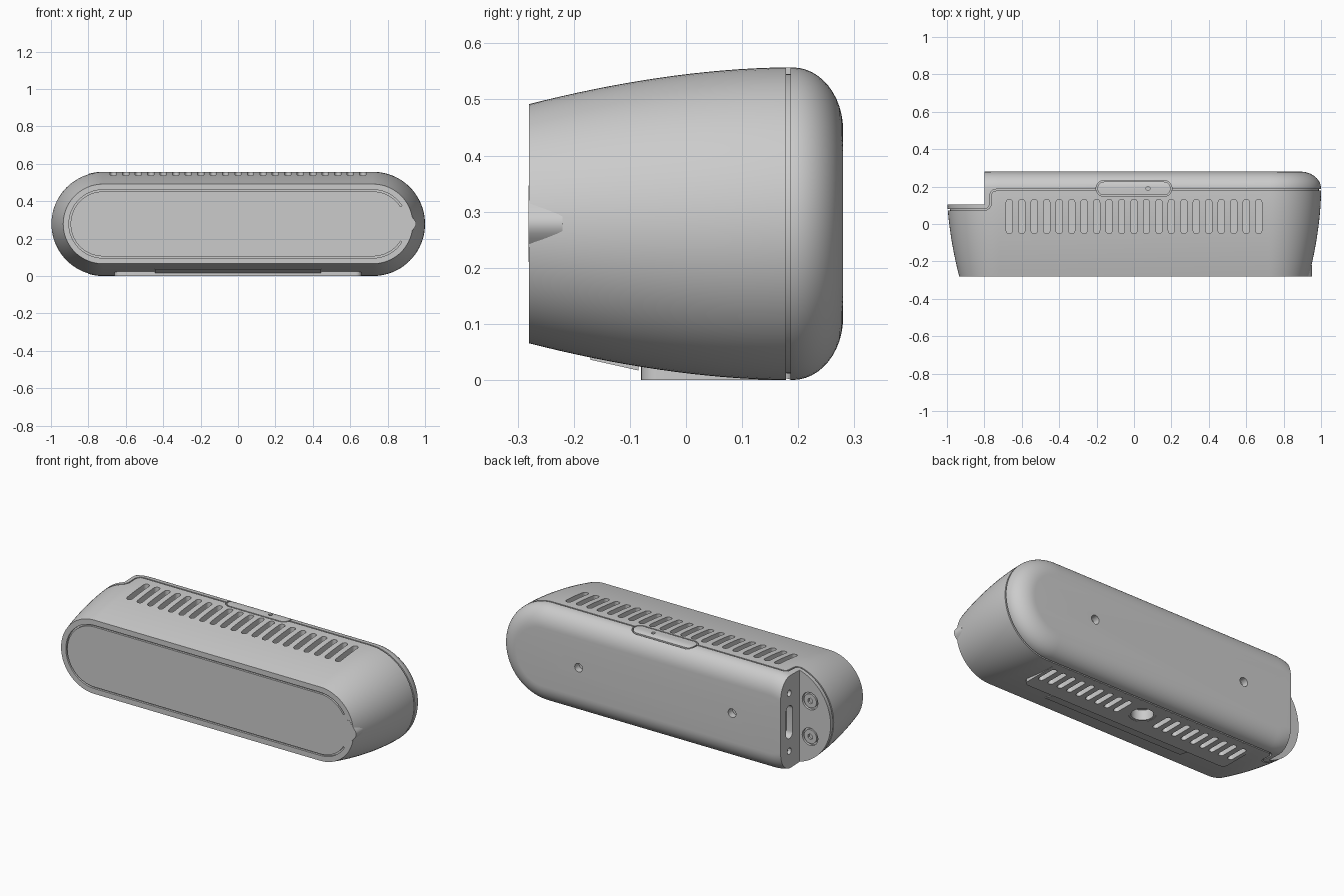
import bpy, bmesh
from math import sin, cos, pi, radians
from mathutils import Vector

if "Cube" in bpy.data.objects:
    bpy.data.objects.remove(bpy.data.objects["Cube"])

CZ = 0.2785      # height of the body axis
HALF = 0.7215    # half length of the straight part
AXES = {'x': lambda u, v, w: (w, u, v),
        'y': lambda u, v, w: (u, w, v),
        'z': lambda u, v, w: (u, v, w)}


def finish(name, bm):
    bmesh.ops.recalc_face_normals(bm, faces=bm.faces)
    me = bpy.data.meshes.new(name)
    bm.to_mesh(me)
    bm.free()
    ob = bpy.data.objects.new(name, me)
    bpy.context.collection.objects.link(ob)
    return ob


def stadium(cu, cv, half, r, n=12, vertical=False):
    pts = []
    for side in (1, -1):
        for i in range(n + 1):
            a = -pi / 2 + pi * i / n
            pts.append((side * (half + r * cos(a)), side * r * sin(a)))
    if half == 0:
        pts = pts[:n] + pts[n + 1:-1]
    if vertical:
        pts = [(-v, u) for u, v in pts]
    return [(cu + u, cv + v) for u, v in pts]


def ribbon(path, w):
    path = [Vector(p) for p in path]
    left, right = [], []
    for i, p in enumerate(path):
        d = (path[min(i + 1, len(path) - 1)] - path[max(i - 1, 0)]).normalized()
        nrm = Vector((-d.y, d.x)) * w / 2
        left.append(p + nrm)
        right.append(p - nrm)
    return left + right[::-1]


def prisms(name, items):
    bm = bmesh.new()
    for pts, axis, a, b in items:
        lo = [bm.verts.new(AXES[axis](u, v, a)) for u, v in pts]
        hi = [bm.verts.new(AXES[axis](u, v, b)) for u, v in pts]
        bm.faces.new(lo)
        bm.faces.new(hi[::-1])
        for i in range(len(lo)):
            j = (i + 1) % len(lo)
            bm.faces.new((lo[i], lo[j], hi[j], hi[i]))
    return finish(name, bm)


def loft(name, profile):
    bm = bmesh.new()
    rings = [[bm.verts.new((u, y, v)) for u, v in stadium(0, CZ, HALF, r, 40)]
             for y, r in profile]
    for a, b in zip(rings, rings[1:]):
        for i in range(len(a)):
            j = (i + 1) % len(a)
            bm.faces.new((a[i], a[j], b[j], b[i]))
    bm.faces.new(rings[0])
    bm.faces.new(rings[-1])
    return finish(name, bm)


def cut(target, cutter, keep=False):
    m = target.modifiers.new('cut', 'BOOLEAN')
    m.operation, m.solver, m.object = 'DIFFERENCE', 'EXACT', cutter
    bpy.context.view_layer.objects.active = target
    bpy.ops.object.modifier_apply(modifier=m.name)
    if not keep:
        bpy.data.objects.remove(cutter)


# body: stadium section swelling from the front, rounded at the back
def radius(y):
    return CZ - 0.0655 * ((0.18 - y) / 0.46) ** 1.8


profile = [(y, radius(y)) for y in (-0.28 + 0.46 * i / 16 for i in range(17))]
profile += [(0.19 + 0.09 * sin(t), 0.167 + 0.1115 * cos(t))
            for t in (pi / 2 * i / 12 for i in range(13))]
body = loft('body', profile)

# corner notch at the left rear
cut(body, prisms('notch', [([(-1.2, 0.105), (-0.8, 0.105), (-0.8, 0.4), (-1.2, 0.4)],
                            'z', -0.1, 0.7)]))

# lid seam that steps around the notch, interrupted by the top latch
seam_path = [(-1.2, 0.077), (-0.805, 0.077)]
seam_path += [(-0.8 + 0.033 * sin(t), 0.11 - 0.033 * cos(t))
              for t in (pi / 2 * i / 6 for i in range(1, 7))]
seam_path += [(-0.737 - 0.03 * cos(t), 0.152 + 0.03 * sin(t))
              for t in (pi / 2 * i / 6 for i in range(7))]
seam_path += [(-0.73, 0.182), (1.2, 0.182)]
seam = prisms('seam', [(ribbon(seam_path, 0.008), 'z', -0.1, 0.7)])
cut(seam, loft('seam_core', [(y, r - 0.012) for y, r in profile]))
cut(seam, prisms('latch_mask', [(stadium(0, 0.19, 0.16, 0.043), 'z', 0.4, 0.8)]))
cut(body, seam)

# latch outline on the top
latch = prisms('latch_outline', [(stadium(0, 0.19, 0.16, 0.043), 'z', 0.525, 0.7)])
cut(latch, prisms('latch_inner', [(stadium(0, 0.19, 0.16, 0.036), 'z', 0.4, 0.8)]))
cut(body, latch)

# front panel groove, open at the right end
a0 = radians(32)
arc_r = [a0 + (pi / 2 - a0) * i / 10 for i in range(11)]
arc_l = [pi / 2 + pi * i / 32 for i in range(33)]
groove = [(HALF + 0.178 * cos(a), CZ + 0.178 * sin(a)) for a in arc_r]
groove += [(-HALF + 0.178 * cos(a), CZ + 0.178 * sin(a)) for a in arc_l]
groove += [(HALF + 0.178 * cos(a), CZ - 0.178 * sin(a)) for a in arc_r[::-1]]
cut(body, prisms('panel_groove', [(ribbon(groove, 0.009), 'y', -0.3, -0.268)]))

# top vents, latch pin hole, rear holes, connector slot and fixing holes
pockets = [(stadium(k / 15, 0.04, 0.075, 0.017, 8, True), 'z', 0.505, 0.7)
           for k in range(-10, 11)]
pockets.append((stadium(0.075, 0.19, 0, 0.011), 'z', 0.535, 0.7))
for s in (-1, 1):
    pockets.append((stadium(s * 0.49, CZ, 0, 0.025), 'y', 0.24, 0.4))
    pockets.append((stadium(0.2, CZ + s * 0.167, 0, 0.018), 'x', -0.9, -0.78))
    pockets.append((stadium(-0.866, CZ + s * 0.103, 0, 0.05), 'y', 0.09, 0.2))
pockets.append((stadium(0.2, CZ, 0.065, 0.03, 12, True), 'x', -0.9, -0.76))
cut(body, prisms('pockets', pockets))

# flat foot with rounded corners
corners = []
for cx, cy, start in ((0.63, 0.142, 0), (-0.63, 0.142, 1), (-0.63, -0.05, 2), (0.63, -0.05, 3)):
    corners += [(cx + 0.03 * cos(t), cy + 0.03 * sin(t))
                for t in ((start + i / 6) * pi / 2 for i in range(7))]
foot = prisms('foot', [(corners, 'z', 0, 0.035)])

# underside vents and round mount socket, through foot and body
under = [(stadium(s * (0.13 + 0.0617 * k), 0.065, 0.05, 0.015, 8, True), 'z', -0.1, 0.055)
         for k in range(9) for s in (-1, 1)]
under.append((stadium(0, 0.065, 0, 0.07, 20), 'z', -0.1, 0.075))
under_cutter = prisms('underside_cutter', under)
cut(body, under_cutter, keep=True)
cut(foot, under_cutter)

# mount socket liner
liner = prisms('mount_socket', [(stadium(0, 0.065, 0, 0.0695, 20), 'z', 0.002, 0.074)])
cut(liner, prisms('liner_hole', [(stadium(0, 0.065, 0, 0.058, 20), 'z', -0.1, 0.06)]))

# thin label plate on the sloping underside
plate = prisms('underside_plate', [([(-0.17, 0.036), (-0.085, 0.017),
                                     (-0.085, 0.035), (-0.17, 0.055)], 'x', -0.445, 0.445)])

# opening tab at the right edge of the front
tab_pts = [(0.915 + 0.037 * (0.5 + 0.5 * cos(pi * i / 8)), CZ + 0.068 * i / 8)
           for i in range(-8, 9)]
tab = prisms('front_tab', [(tab_pts + [(0.88, CZ + 0.068), (0.88, CZ - 0.068)],
                            'y', -0.281, -0.22)])

# screws in the notch
screws = []
for i, s in enumerate((-1, 1)):
    z = CZ + s * 0.103
    screw = prisms('notch_screw_%d' % (i + 1), [(stadium(-0.866, z, 0, 0.04, 16), 'y', 0.085, 0.103)])
    cut(screw, prisms('socket', [(stadium(-0.866, z, 0, 0.016, 3), 'y', 0.092, 0.2)]))
    screws.append(screw)

for ob in [body, foot, liner, plate, tab] + screws:
    bpy.ops.object.select_all(action='DESELECT')
    ob.select_set(True)
    bpy.context.view_layer.objects.active = ob
    bpy.ops.object.shade_smooth_by_angle(angle=radians(28))
